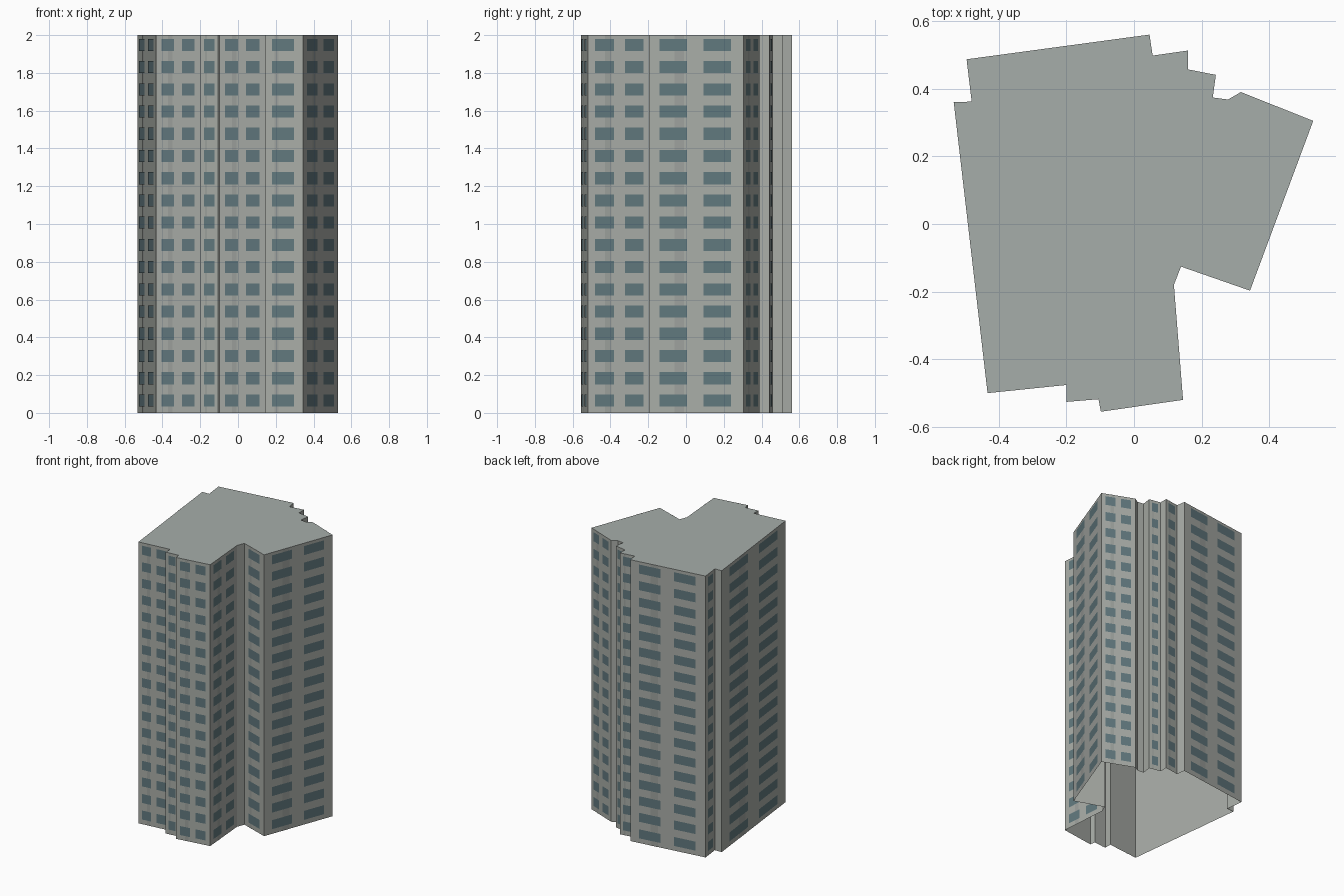
import bpy, bmesh
from mathutils import Vector

if "Cube" in bpy.data.objects:
    bpy.data.objects.remove(bpy.data.objects["Cube"])

HEIGHT, FLOORS = 2.0, 17
STEP = HEIGHT / FLOORS

# Footprint corners, counter-clockwise: (x, y, windows per floor on the wall that starts here)
PLAN = [
    (-0.433, -0.500, 2), (-0.200, -0.476, 0), (-0.200, -0.526, 1), (-0.105, -0.518, 0),
    (-0.098, -0.555, 2), (0.145, -0.520, 2), (0.118, -0.180, 0), (0.139, -0.126, 1),
    (0.343, -0.197, 2), (0.530, 0.305, 2), (0.316, 0.390, 0), (0.278, 0.368, 0),
    (0.233, 0.374, 0), (0.242, 0.441, 1), (0.160, 0.457, 0), (0.160, 0.513, 1),
    (0.055, 0.498, 0), (0.046, 0.560, 2), (-0.495, 0.487, 1), (-0.480, 0.362, 0),
    (-0.533, 0.360, 2),
]
# Window spans along a wall, as fractions of its length
SPANS = {0: [], 1: [(0.21, 0.78)], 2: [(0.115, 0.405), (0.58, 0.87)]}


def material(name, rgb):
    m = bpy.data.materials.new(name)
    m.diffuse_color = (*rgb, 1)
    m.use_nodes = True
    m.node_tree.nodes["Principled BSDF"].inputs["Base Color"].default_value = m.diffuse_color
    return m


def make_object(name, bm, *mats):
    mesh = bpy.data.meshes.new(name)
    bm.to_mesh(mesh)
    bm.free()
    for m in mats:
        mesh.materials.append(m)
    ob = bpy.data.objects.new(name, mesh)
    bpy.context.collection.objects.link(ob)
    return ob


def panel(bm, a, b, span, z0, z1, offset):
    """Flat panel lying just outside the wall from a to b."""
    d = b - a
    out = Vector((d.y, -d.x, 0)).normalized() * offset
    p, q = a + d * span[0] + out, a + d * span[1] + out
    bm.faces.new([bm.verts.new((v.x, v.y, z))
                  for v, z in ((p, z0), (q, z0), (q, z1), (p, z1))])


wall_mat = material("concrete", (0.40, 0.42, 0.39))
roof_mat = material("roofing", (0.38, 0.42, 0.40))
strip_mat = material("dark_concrete", (0.34, 0.36, 0.34))
glass_mat = material("window_glass", (0.12, 0.19, 0.21))

corners = [Vector((x, y, 0)) for x, y, _ in PLAN]
walls = [(a, b, n[2]) for a, b, n in zip(corners, corners[1:] + corners[:1], PLAN)]

# Tower shell: walls and flat roof, open underneath
bm = bmesh.new()
low = [bm.verts.new(c) for c in corners]
top = [bm.verts.new((c.x, c.y, HEIGHT)) for c in corners]
for i in range(len(low)):
    j = (i + 1) % len(low)
    bm.faces.new((low[i], low[j], top[j], top[i]))
bm.faces.new(top).material_index = 1
make_object("tower_shell", bm, wall_mat, roof_mat)

# Window grid and the faint vertical strips behind it
glass, strips = bmesh.new(), bmesh.new()
for a, b, count in walls:
    for span in SPANS[count]:
        for f in range(FLOORS):
            z = (f + 0.56) * STEP
            panel(glass, a, b, span, z - 0.032, z + 0.032, 0.002)
    if count:
        panel(strips, a, b, (0.27, 0.37), 0, HEIGHT, 0.001)
make_object("windows", glass, glass_mat)
make_object("wall_strips", strips, strip_mat)
